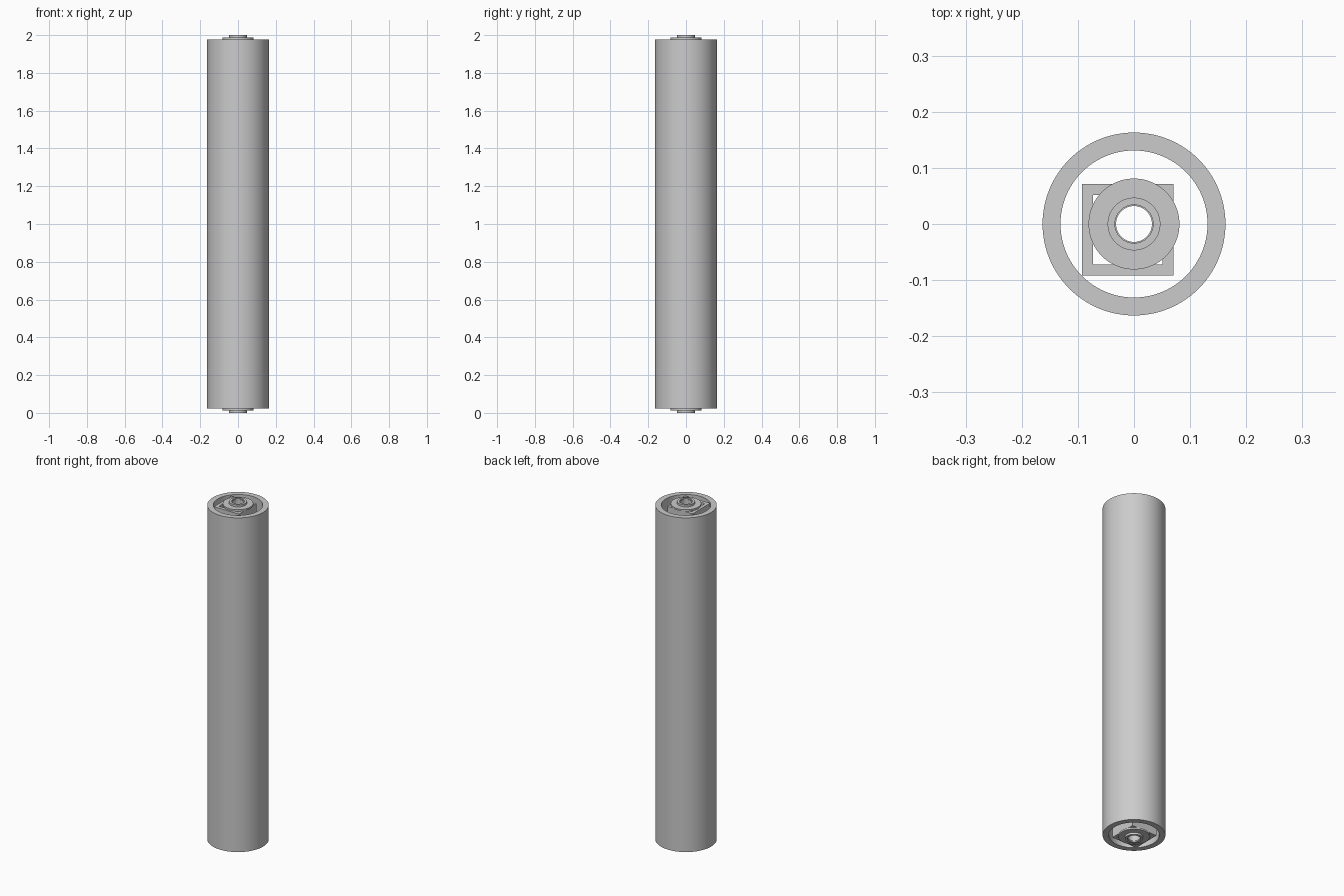
import bpy
import bmesh
import math

cube = bpy.data.objects.get("Cube")
if cube:
    bpy.data.objects.remove(cube, do_unlink=True)

GREY = (0.6, 0.6, 0.6, 1)
metal = bpy.data.materials.new("grey metal")
metal.use_nodes = True
metal.diffuse_color = GREY
metal.node_tree.nodes["Principled BSDF"].inputs["Base Color"].default_value = GREY


def hollow(name, outer, inner, z0, z1, sides=96, centre=(0, 0), turn=0):
    """Open pipe with a closed wall: four rings of vertices joined by quads."""
    bm = bmesh.new()
    rings = []
    for r, z in ((outer, z0), (outer, z1), (inner, z1), (inner, z0)):
        angles = [turn + math.tau * i / sides for i in range(sides)]
        rings.append([bm.verts.new((centre[0] + r * math.cos(a),
                                    centre[1] + r * math.sin(a), z)) for a in angles])
    for k in range(4):
        a, b = rings[k], rings[(k + 1) % 4]
        for i in range(sides):
            j = (i + 1) % sides
            bm.faces.new((a[i], a[j], b[j], b[i]))
    bmesh.ops.recalc_face_normals(bm, faces=bm.faces)
    mesh = bpy.data.meshes.new(name)
    bm.to_mesh(mesh)
    bm.free()
    mesh.materials.append(metal)
    obj = bpy.data.objects.new(name, mesh)
    bpy.context.collection.objects.link(obj)
    bpy.ops.object.select_all(action="DESELECT")
    obj.select_set(True)
    bpy.context.view_layer.objects.active = obj
    bpy.ops.object.shade_smooth_by_angle(angle=math.radians(30))
    return obj


LOW, HIGH = 0.022, 1.978

# Round outer tube
hollow("outer_tube", 0.163, 0.131, LOW, HIGH)

# Square tube, off centre so that one corner rests against the outer tube
root2 = math.sqrt(2)
hollow("square_tube", 0.0815 * root2, 0.062 * root2, LOW, HIGH,
       sides=4, centre=(-0.011, -0.01), turn=math.pi / 4)

# Hollow rod through the middle
hollow("centre_rod", 0.036, 0.032, 0.006, 1.994, sides=64)

# Washer and collar on each end
for end, place in (("bottom", lambda z: z), ("top", lambda z: 2 - z)):
    hollow(end + "_washer", 0.081, 0.034, place(0.022), place(0.012))
    hollow(end + "_collar", 0.047, 0.034, place(0.012), place(0), sides=64)
